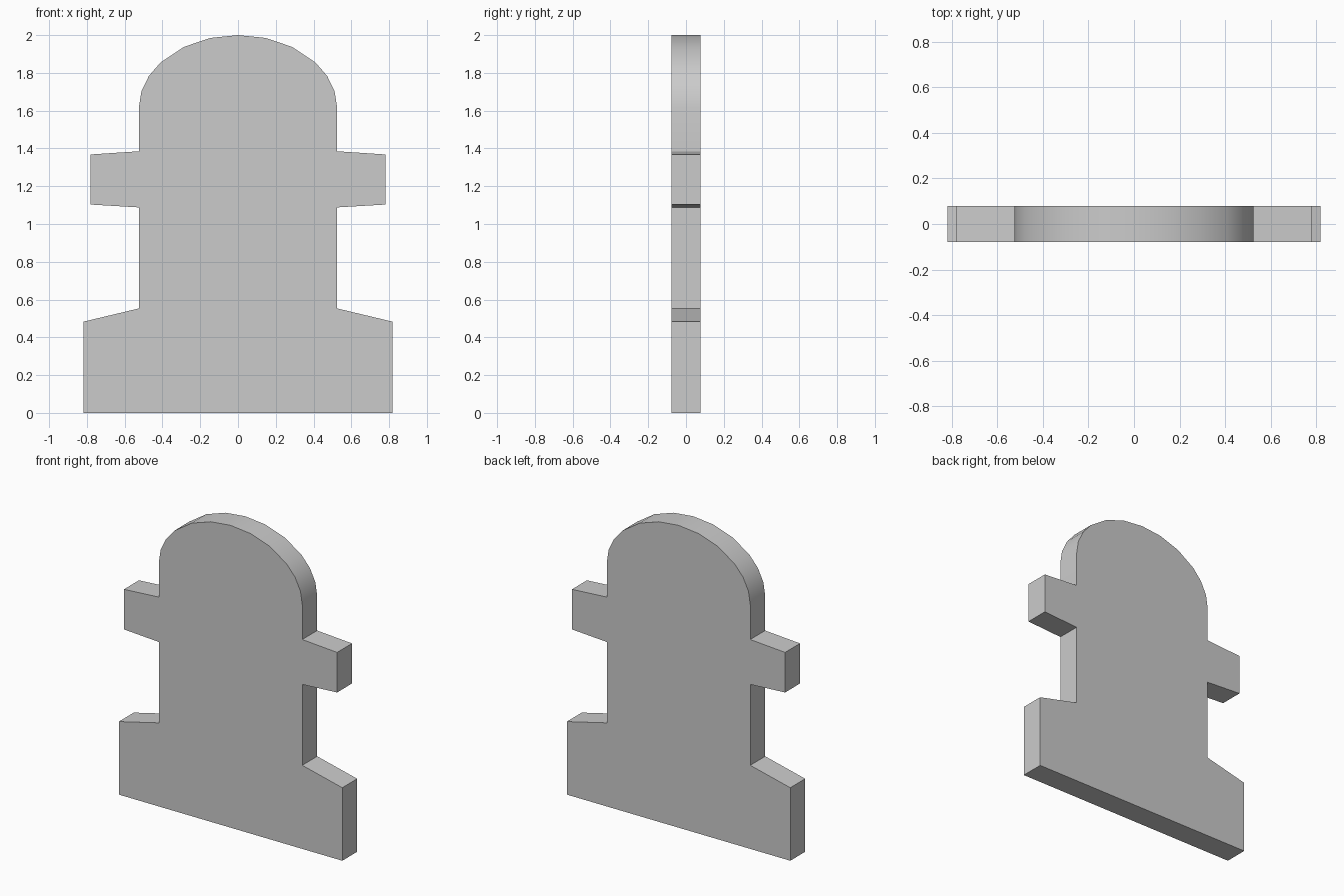
import bpy, bmesh, math

if "Cube" in bpy.data.objects:
    bpy.data.objects.remove(bpy.data.objects["Cube"])

HALF_DEPTH = 0.078

# Right half of the outline, from the base up to the shoulder of the dome
right = [(0.818, 0), (0.818, 0.483), (0.525, 0.553),      # flared base
         (0.525, 1.088), (0.78, 1.103), (0.78, 1.368),    # side lug
         (0.525, 1.385)]

# Elliptical dome, angles measured from the vertical
for deg in (90, 77, 64, 51.3, 33, 16):
    a = math.radians(deg)
    right.append((0.525 * math.sin(a), 1.615 + 0.385 * math.cos(a)))

# Mirror to the left and close over the top
outline = right + [(0, 2.0)] + [(-x, z) for x, z in reversed(right)]

# Extrude the outline into a slab
bm = bmesh.new()
face = bm.faces.new([bm.verts.new((x, -HALF_DEPTH, z)) for x, z in outline])
res = bmesh.ops.extrude_face_region(bm, geom=[face], use_keep_orig=True)
verts = [v for v in res["geom"] if isinstance(v, bmesh.types.BMVert)]
bmesh.ops.translate(bm, verts=verts, vec=(0, 2 * HALF_DEPTH, 0))
bmesh.ops.recalc_face_normals(bm, faces=bm.faces)

mesh = bpy.data.meshes.new("domed_plate")
bm.to_mesh(mesh)
bm.free()
plate = bpy.data.objects.new("domed_plate", mesh)
bpy.context.collection.objects.link(plate)

# Smooth dome edge, sharp corners elsewhere
bpy.context.view_layer.objects.active = plate
plate.select_set(True)
bpy.ops.object.shade_smooth_by_angle(angle=math.radians(25))
# Keep the lug and base faces flat
for p in mesh.polygons:
    if abs(p.normal.y) > 0.9 or p.center.z < 1.4:
        p.use_smooth = False
